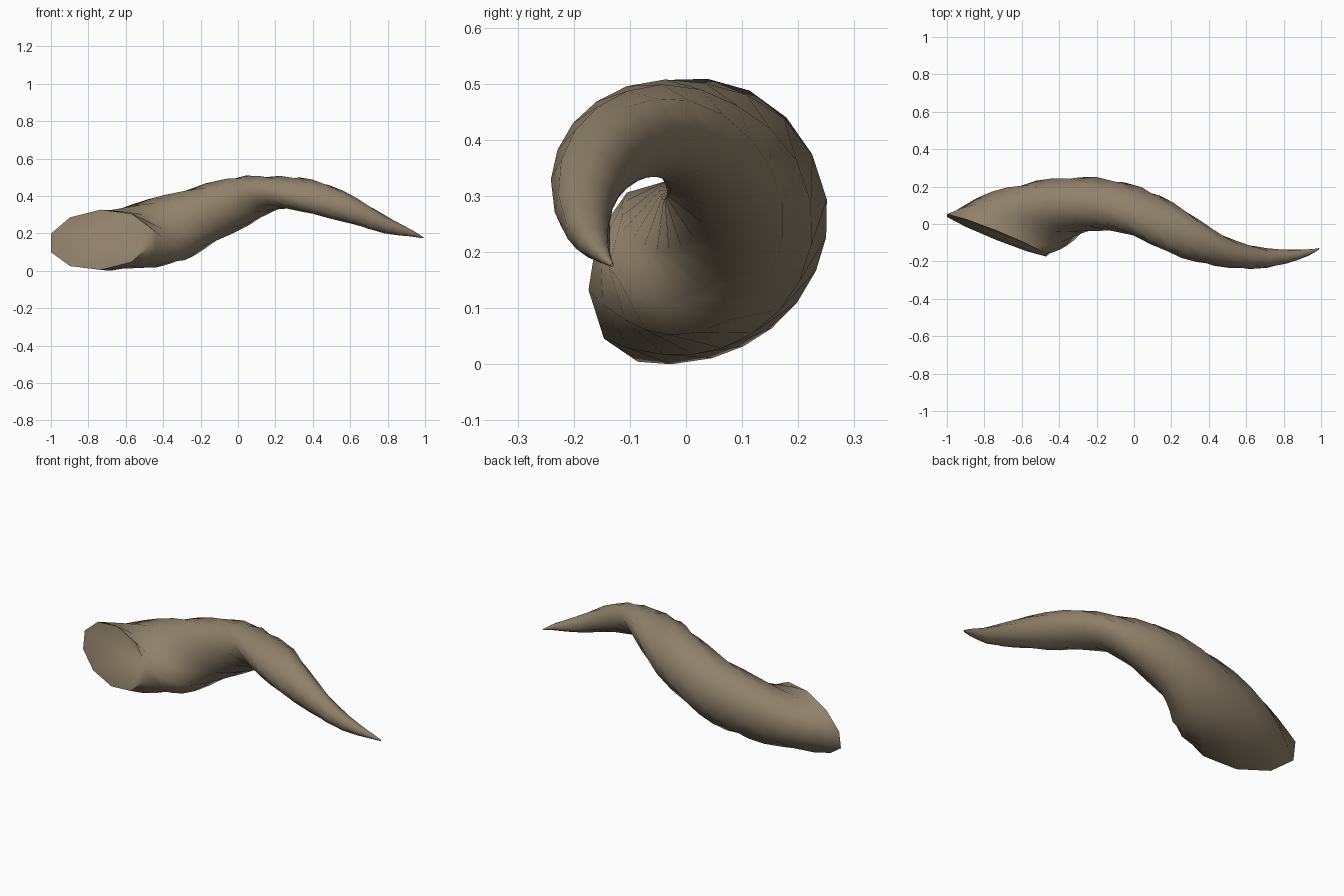
import bpy, bmesh, math
from mathutils import Vector

if "Cube" in bpy.data.objects:
    bpy.data.objects.remove(bpy.data.objects["Cube"])

SIDES = 10
AXIS_Y, AXIS_Z = -0.04, 0.29      # the horn winds around this line along x

# Sections: x, winding angle, winding radius, wide half-axis, radial half-axis, lean of wide axis
KEYS = [
    (-0.735, -99, 0.130, 0.300, 0.163, 68),
    (-0.620, -73, 0.136, 0.270, 0.160, 60),
    (-0.500, -50, 0.145, 0.240, 0.155, 50),
    (-0.360, -25, 0.150, 0.200, 0.150, 40),
    (-0.200, 0, 0.147, 0.165, 0.144, 32),
    (0.000, 34, 0.135, 0.145, 0.124, 28),
    (0.150, 70, 0.125, 0.130, 0.095, 28),
    (0.300, 108, 0.127, 0.115, 0.085, 26),
    (0.450, 140, 0.133, 0.095, 0.078, 24),
    (0.620, 170, 0.140, 0.070, 0.064, 22),
    (0.800, 202, 0.145, 0.043, 0.040, 20),
    (0.930, 220, 0.147, 0.018, 0.017, 20),
    (0.990, 232, 0.149, 0.003, 0.003, 20),
]


def midpoint(i):
    """Smooth halfway section between key i and i + 1."""
    p0, p1 = KEYS[max(i - 1, 0)], KEYS[i]
    p2, p3 = KEYS[i + 1], KEYS[min(i + 2, len(KEYS) - 1)]
    return tuple((-a + 9 * b + 9 * c - d) / 16 for a, b, c, d in zip(p0, p1, p2, p3))


def ring_points(x, angle, radius, wide, thick, lean):
    p, l = math.radians(angle), math.radians(lean)
    out = Vector((0, math.cos(p), math.sin(p)))
    back = Vector((0, math.sin(p), -math.cos(p)))
    side = back * math.cos(l) + Vector((math.sin(l), 0, 0))
    centre = Vector((x, AXIS_Y, AXIS_Z)) + out * radius
    for k in range(SIDES):
        t = math.pi / 2 + 2 * math.pi * k / SIDES
        yield centre + side * (wide * math.cos(t)) + out * (thick * math.sin(t))


sections = []
for i in range(len(KEYS) - 1):
    sections += [KEYS[i], midpoint(i)]
sections.append(KEYS[-1])

# Loft the twisted horn and close both ends
bm = bmesh.new()
rings = [[bm.verts.new(p) for p in ring_points(*s)] for s in sections]
for r0, r1 in zip(rings, rings[1:]):
    for k in range(SIDES):
        n = (k + 1) % SIDES
        bm.faces.new((r0[k], r0[n], r1[n], r1[k]))
bm.faces.new(rings[0])
bm.faces.new(rings[-1])
bmesh.ops.recalc_face_normals(bm, faces=bm.faces)

# Stand on the ground
low = min(v.co.z for v in bm.verts)
bmesh.ops.translate(bm, verts=bm.verts, vec=(0, 0, -low))

mesh = bpy.data.meshes.new("horn")
bm.to_mesh(mesh)
bm.free()
horn = bpy.data.objects.new("horn", mesh)
bpy.context.collection.objects.link(horn)

mat = bpy.data.materials.new("horn brown")
mat.diffuse_color = (0.28, 0.22, 0.145, 1)
mat.use_nodes = True
mat.node_tree.nodes["Principled BSDF"].inputs["Base Color"].default_value = mat.diffuse_color
mesh.materials.append(mat)

# Smooth sides, crisp base rim
bpy.context.view_layer.objects.active = horn
horn.select_set(True)
bpy.ops.object.shade_smooth_by_angle(angle=math.radians(60))
